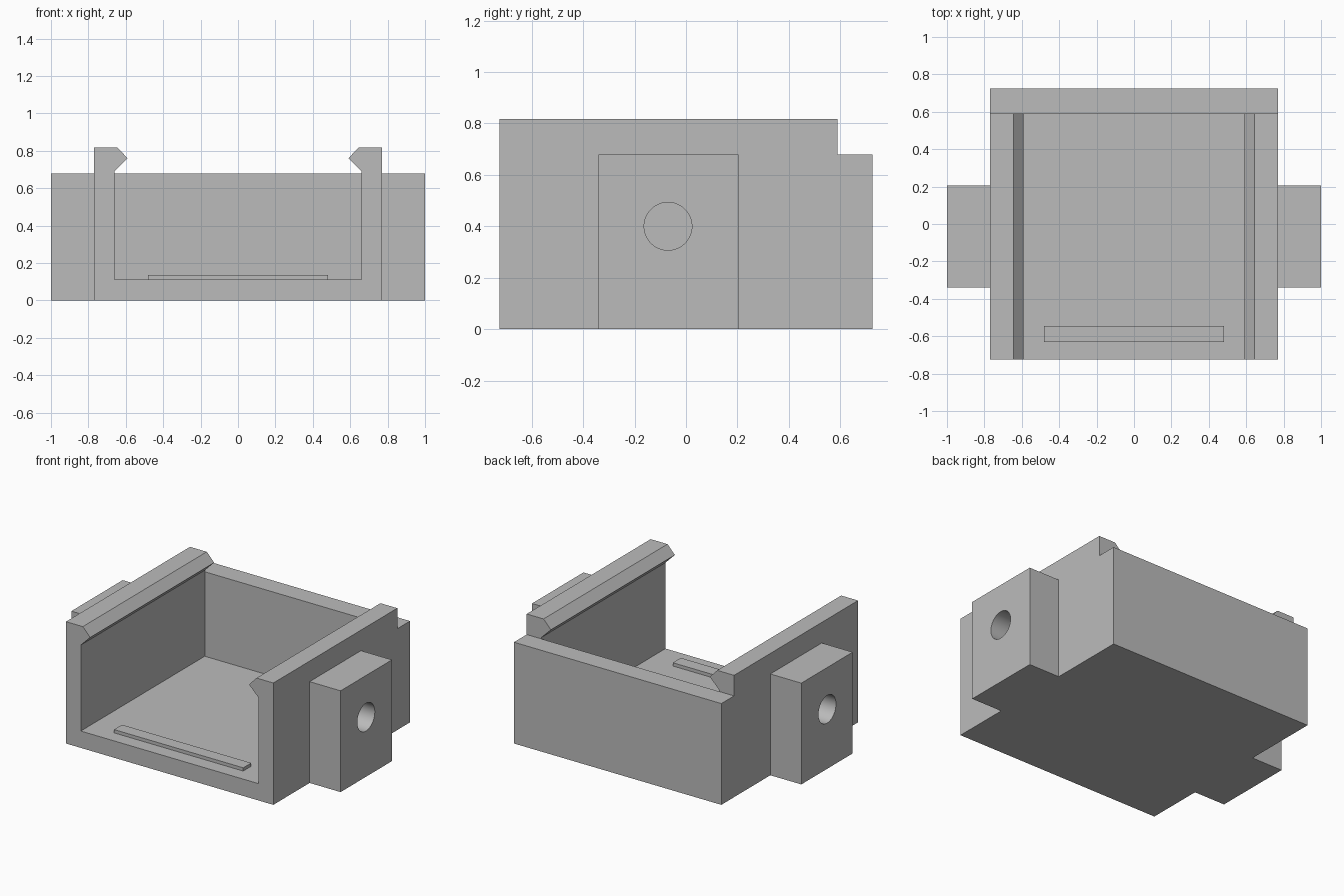
import bpy, bmesh
from mathutils import Matrix

default = bpy.data.objects.get("Cube")
if default:
    bpy.data.objects.remove(default, do_unlink=True)

grey = bpy.data.materials.new("plain_grey")
grey.use_nodes = True
grey.diffuse_color = (0.5, 0.5, 0.5, 1)
grey.node_tree.nodes["Principled BSDF"].inputs["Base Color"].default_value = (0.5, 0.5, 0.5, 1)


def add_object(name, bm):
    bmesh.ops.recalc_face_normals(bm, faces=bm.faces)
    mesh = bpy.data.meshes.new(name)
    bm.to_mesh(mesh)
    bm.free()
    mesh.materials.append(grey)
    obj = bpy.data.objects.new(name, mesh)
    bpy.context.collection.objects.link(obj)
    return obj


def box(name, x0, x1, y0, y1, z0, z1):
    bm = bmesh.new()
    bmesh.ops.create_cube(bm, size=1)
    for v in bm.verts:
        v.co = (x1 if v.co.x > 0 else x0, y1 if v.co.y > 0 else y0, z1 if v.co.z > 0 else z0)
    return add_object(name, bm)


def apply_boolean(obj, other, operation):
    mod = obj.modifiers.new(operation.lower(), 'BOOLEAN')
    mod.operation, mod.solver, mod.object = operation, 'EXACT', other
    bpy.context.view_layer.objects.active = obj
    bpy.ops.object.modifier_apply(modifier=mod.name)
    bpy.data.objects.remove(other, do_unlink=True)


FRONT, STEP, BACK = -0.725, 0.59, 0.725
WALL, INNER, RIM, FLOOR = 0.77, 0.66, 0.68, 0.113

# Tray: U-shaped section with hooked lips, run front to back
half = [(WALL, 0), (WALL, 0.818), (0.645, 0.818), (0.59, 0.76), (INNER, 0.69), (INNER, FLOOR)]
section = half + [(-x, z) for x, z in reversed(half)]
bm = bmesh.new()
face = bm.faces.new([bm.verts.new((x, FRONT, z)) for x, z in section])
run = bmesh.ops.extrude_face_region(bm, geom=[face])
moved = [g for g in run["geom"] if isinstance(g, bmesh.types.BMVert)]
bmesh.ops.translate(bm, verts=moved, vec=(0, STEP - FRONT, 0))
tray = add_object("tray", bm)

# Lower back wall
apply_boolean(tray, box("back_wall", -WALL, WALL, STEP, BACK, 0, RIM), 'UNION')

# Raised strip on the tray floor
box("floor_rib", -0.48, 0.48, -0.63, -0.545, FLOOR - 0.01, 0.135)

# Side lugs with round sockets, mirrored left to right
lug = box("side_lugs", WALL, 1, -0.34, 0.205, 0, RIM)
bm = bmesh.new()
bmesh.ops.create_cone(bm, cap_ends=True, segments=48, radius1=0.093, radius2=0.093, depth=0.6,
                      matrix=Matrix.Translation((0.9, -0.07, 0.4)) @ Matrix.Rotation(1.570796, 4, 'Y'))
cutter = add_object("socket_cutter", bm)
cutter.hide_render = True
apply_boolean(lug, cutter, 'DIFFERENCE')
lug.modifiers.new("mirror", 'MIRROR').use_mirror_merge = False

# Smooth sockets, crisp edges
bpy.ops.object.select_all(action='DESELECT')
lug.select_set(True)
bpy.context.view_layer.objects.active = lug
bpy.ops.object.shade_smooth_by_angle()
